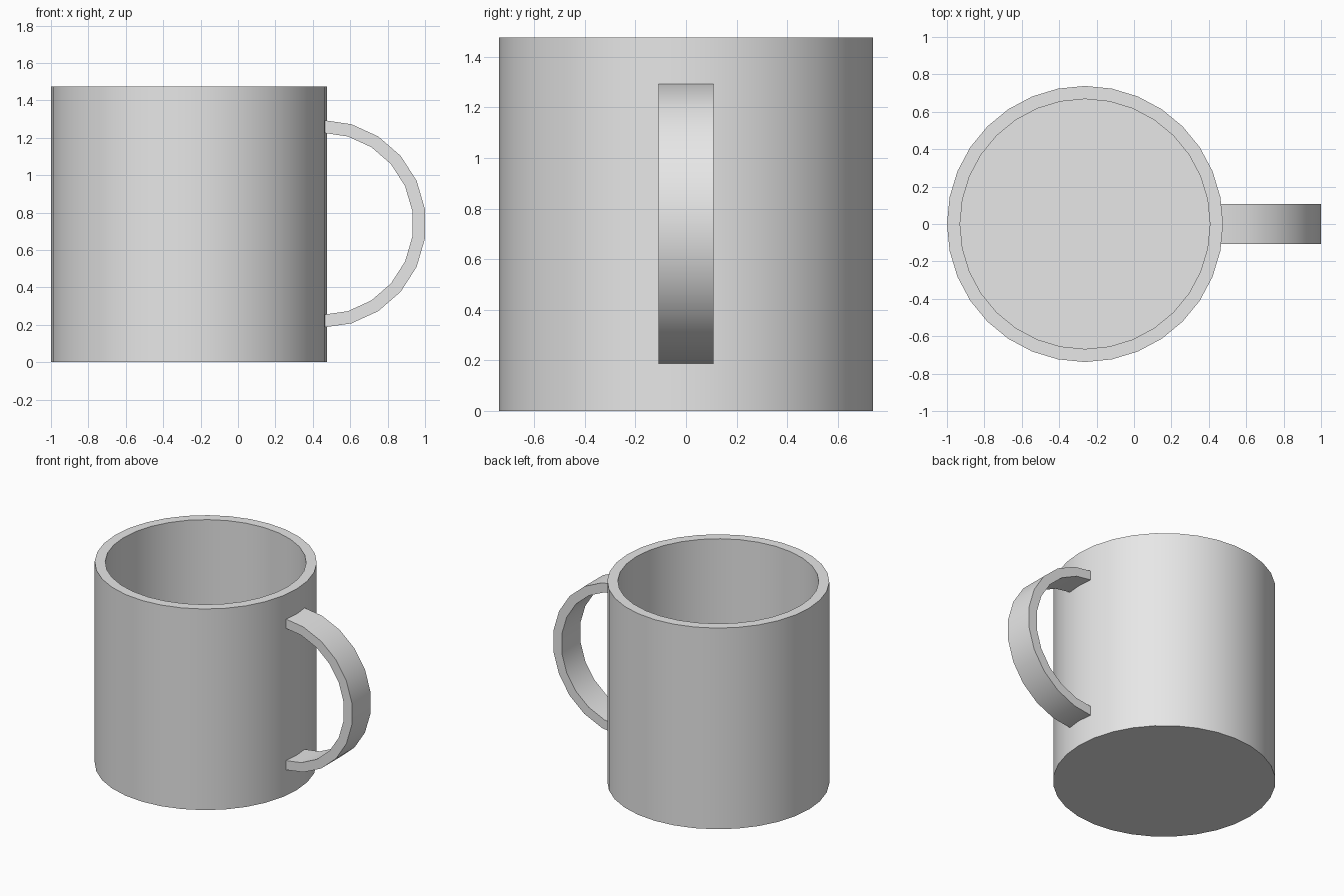
import bpy, bmesh, math

if "Cube" in bpy.data.objects:
    bpy.data.objects.remove(bpy.data.objects["Cube"])

SIDES = 32
CX, R_OUT, R_IN, HEIGHT, FLOOR = -0.262, 0.738, 0.668, 1.475, 0.07

glaze = bpy.data.materials.new("light_grey_ceramic")
glaze.diffuse_color = (0.8, 0.8, 0.8, 1)
glaze.use_nodes = True
glaze.node_tree.nodes["Principled BSDF"].inputs["Base Color"].default_value = glaze.diffuse_color


def make_object(name, bm, angle):
    bmesh.ops.recalc_face_normals(bm, faces=bm.faces)
    mesh = bpy.data.meshes.new(name)
    bm.to_mesh(mesh)
    bm.free()
    mesh.materials.append(glaze)
    obj = bpy.data.objects.new(name, mesh)
    bpy.context.collection.objects.link(obj)
    bpy.ops.object.select_all(action='DESELECT')
    obj.select_set(True)
    bpy.context.view_layer.objects.active = obj
    bpy.ops.object.shade_smooth_by_angle(angle=math.radians(angle))
    return obj


def bridge(bm, a, b):
    n = len(a)
    for i in range(n):
        j = (i + 1) % n
        bm.faces.new((a[i], a[j], b[j], b[i]))


# Cup: outer wall, flat rim, inner wall and inside floor, lathed from a profile
bm = bmesh.new()
rings = []
for r, z in [(R_OUT, 0), (R_OUT, HEIGHT), (R_IN, HEIGHT), (R_IN, FLOOR)]:
    rings.append([bm.verts.new((CX + r * math.cos(2 * math.pi * i / SIDES),
                                r * math.sin(2 * math.pi * i / SIDES), z))
                  for i in range(SIDES)])
for a, b in zip(rings, rings[1:]):
    bridge(bm, a, b)
bm.faces.new(rings[0])
bm.faces.new(rings[-1])
make_object("cup", bm, 30)

# Handle: flat band swept along a half circle, ends sunk into the cup wall
ARC_X, ARC_Z, ARC_OUT, ARC_IN, HALF_W, STEPS = 0.45, 0.74, 0.555, 0.487, 0.108, 11
bm = bmesh.new()
sections = []
for k in range(STEPS + 1):
    t = -math.pi / 2 + math.pi * k / STEPS
    sections.append([bm.verts.new((ARC_X + r * math.cos(t), y, ARC_Z + r * math.sin(t)))
                     for r, y in [(ARC_IN, -HALF_W), (ARC_OUT, -HALF_W),
                                  (ARC_OUT, HALF_W), (ARC_IN, HALF_W)]])
for a, b in zip(sections, sections[1:]):
    bridge(bm, a, b)
bm.faces.new(sections[0])
bm.faces.new(sections[-1])
make_object("handle", bm, 30)
